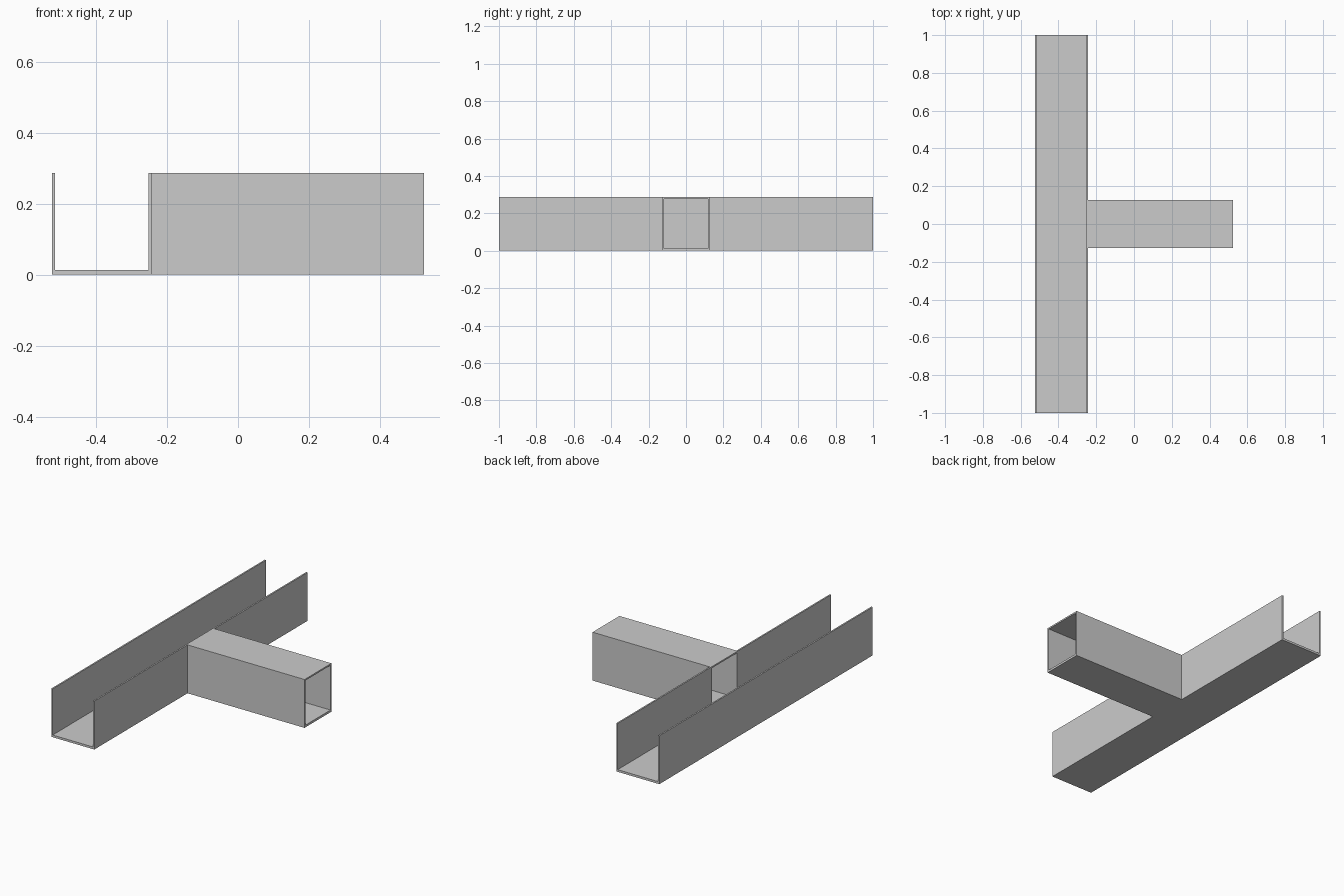
import bpy, bmesh
from mathutils import Vector

if "Cube" in bpy.data.objects:
    bpy.data.objects.remove(bpy.data.objects["Cube"])

X0, X1 = -0.525, 0.525      # overall width
WALL_IN, WALL_OUT = -0.252, -0.243   # near channel wall
H, T, FLOOR = 0.287, 0.009, 0.013
W = 0.126                   # half width of branch


def finish(name, bm):
    bmesh.ops.recalc_face_normals(bm, faces=bm.faces)
    me = bpy.data.meshes.new(name)
    bm.to_mesh(me)
    bm.free()
    ob = bpy.data.objects.new(name, me)
    bpy.context.collection.objects.link(ob)
    return ob


def extrude_profile(name, points, offset):
    bm = bmesh.new()
    face = bm.faces.new([bm.verts.new(p) for p in points])
    res = bmesh.ops.extrude_face_region(bm, geom=[face], use_keep_orig=True)
    verts = [g for g in res["geom"] if isinstance(g, bmesh.types.BMVert)]
    bmesh.ops.translate(bm, verts=verts, vec=Vector(offset))
    return finish(name, bm)


# Channel floor and far wall as one L profile
L = [(X0, 0), (WALL_IN, 0), (WALL_IN, FLOOR), (X0 + T, FLOOR), (X0 + T, H), (X0, H)]
extrude_profile("channel_floor_and_far_wall", [(x, -1, z) for x, z in L], (0, 2, 0))

# Near wall, interrupted where the branch opens into the channel
R = [(WALL_IN, 0), (WALL_OUT, 0), (WALL_OUT, H), (WALL_IN, H)]
wall = extrude_profile("channel_near_wall", [(x, W, z) for x, z in R], (0, 1 - W, 0))
mirror = wall.modifiers.new("Mirror", 'MIRROR')
mirror.use_axis = (False, True, False)
mirror.use_mirror_merge = False

# Hollow rectangular branch, open at both ends
outer = [(-W, 0), (W, 0), (W, H), (-W, H)]
inner = [(-W + T, FLOOR), (W - T, FLOOR), (W - T, H - T), (-W + T, H - T)]
bm = bmesh.new()
rings = [[bm.verts.new((x, y, z)) for y, z in ring]
         for x, ring in ((WALL_IN, outer), (X1, outer), (X1, inner), (WALL_IN, inner))]
for a, b in zip(rings, rings[1:] + rings[:1]):
    for i in range(4):
        j = (i + 1) % 4
        bm.faces.new((a[i], a[j], b[j], b[i]))
finish("branch_tube", bm)
